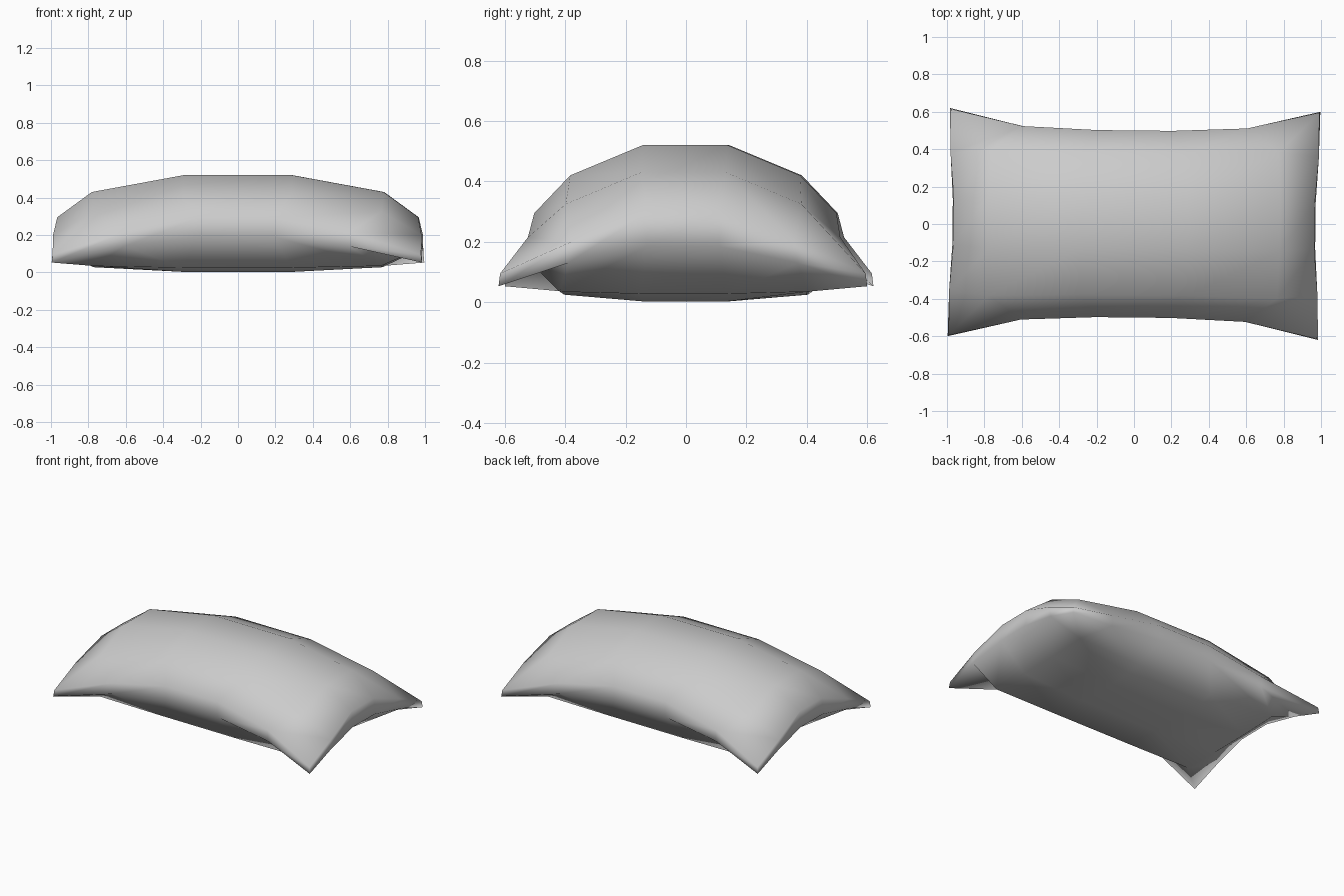
import bpy, bmesh, math

if "Cube" in bpy.data.objects:
    bpy.data.objects.remove(bpy.data.objects["Cube"])

# One quarter of each cushion skin: rows run from the middle to the long seam,
# columns from the middle to the short seam.
TOP = [[(.29, .14, .52), (.78, .14, .43), (.965, .12, .295)],
       [(.29, .38, .42), (.77, .39, .325), (.985, .37, .20)],
       [(.20, .50, .295), (.60, .517, .215), (.985, .605, .095)]]
BOTTOM = [[(.29, .14, .003), (.77, .14, .028), (.97, .12, .185)],
          [(.29, .40, .025), (.77, .41, .035), (.985, .38, .13)],
          [(.20, .50, .19), (.60, .517, .14), (.99, .61, .053)]]
N = 6


def skin(bm, quarter):
    """Mirror a quarter into a 6 x 6 grid of vertices."""
    grid = []
    for j in range(N):
        row = []
        for i in range(N):
            a, sx = (i - 3, 1) if i > 2 else (2 - i, -1)
            b, sy = (j - 3, 1) if j > 2 else (2 - j, -1)
            x, y, z = quarter[b][a]
            row.append(bm.verts.new((sx * x, sy * y, z)))
        grid.append(row)
    for j in range(N - 1):
        for i in range(N - 1):
            bm.faces.new((grid[j][i], grid[j][i + 1], grid[j + 1][i + 1], grid[j + 1][i]))
    k = N - 1
    return ([grid[0][i] for i in range(k)] + [grid[j][k] for j in range(k)]
            + [grid[k][i] for i in range(k, 0, -1)] + [grid[j][0] for j in range(k, 0, -1)])


bm = bmesh.new()
upper, lower = skin(bm, TOP), skin(bm, BOTTOM)

# Side band joining both skins
for n in range(len(upper)):
    m = (n + 1) % len(upper)
    bm.faces.new((lower[n], lower[m], upper[m], upper[n]))
bmesh.ops.recalc_face_normals(bm, faces=bm.faces)

mesh = bpy.data.meshes.new("pillow")
bm.to_mesh(mesh)
bm.free()
pillow = bpy.data.objects.new("pillow", mesh)
bpy.context.collection.objects.link(pillow)

# Slight twist about the vertical, then smooth shading
pillow.rotation_euler.z = math.radians(-0.6)
for p in mesh.polygons:
    p.use_smooth = True
